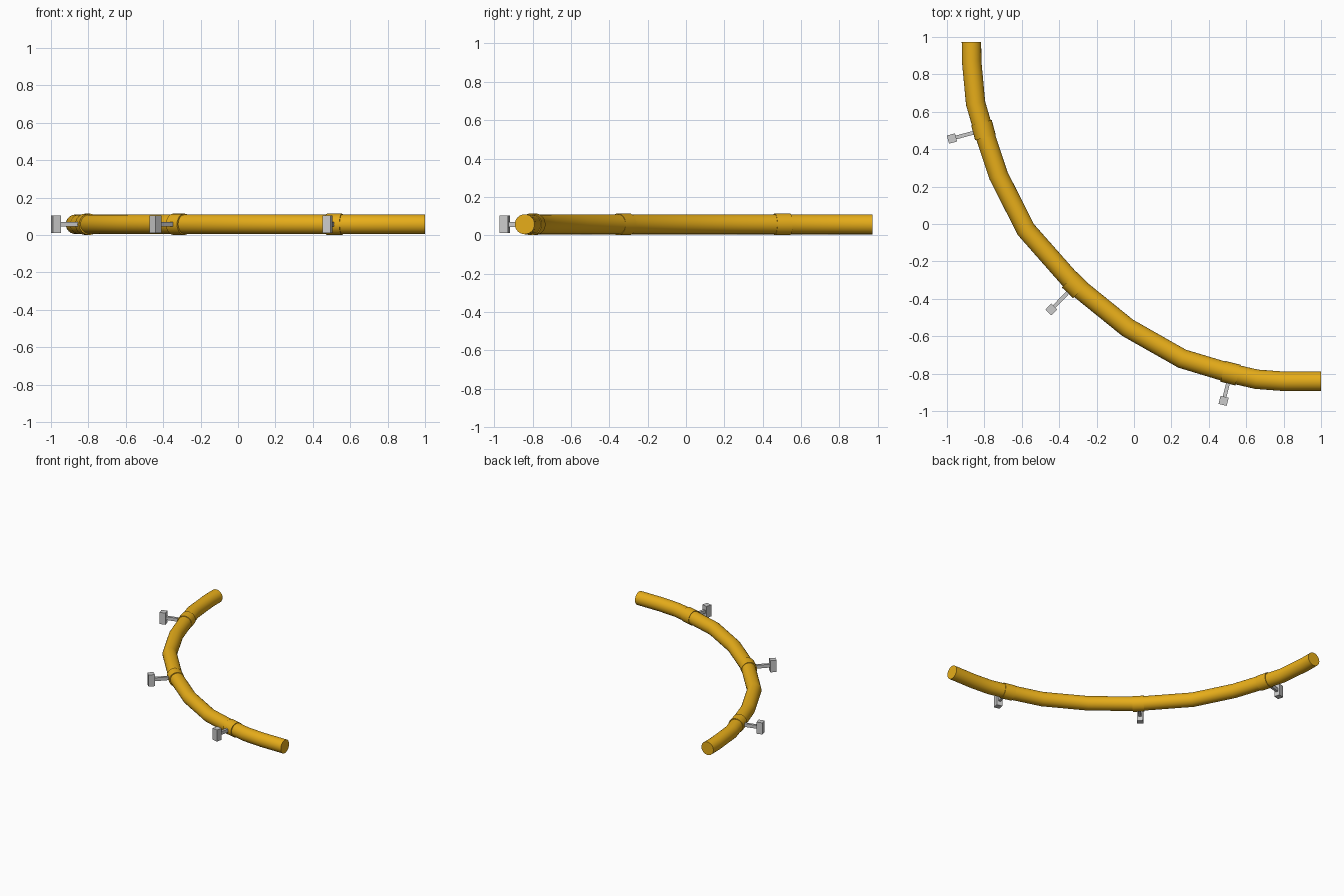
import bpy, bmesh, math
from mathutils import Vector, Matrix

if "Cube" in bpy.data.objects:
    bpy.data.objects.remove(bpy.data.objects["Cube"])

Z = 0.057            # height of the pipe axis
PIPE_R, CLAMP_R = 0.052, 0.057
SIDES = 24

yellow = bpy.data.materials.new("yellow_paint")
yellow.diffuse_color = (0.8, 0.42, 0.01, 1)
yellow.use_nodes = True
yellow.node_tree.nodes["Principled BSDF"].inputs["Base Color"].default_value = yellow.diffuse_color


def finish(name, bm, mat=None, smooth=False):
    bmesh.ops.recalc_face_normals(bm, faces=bm.faces)
    me = bpy.data.meshes.new(name)
    bm.to_mesh(me)
    bm.free()
    ob = bpy.data.objects.new(name, me)
    bpy.context.collection.objects.link(ob)
    if mat:
        me.materials.append(mat)
    if smooth:
        bpy.ops.object.select_all(action='DESELECT')
        ob.select_set(True)
        bpy.context.view_layer.objects.active = ob
        bpy.ops.object.shade_smooth_by_angle(angle=math.radians(35))
    return ob


def tube(name, path, radius):
    """Round capped tube swept along a flat path."""
    bm = bmesh.new()
    pts = [Vector((x, y, Z)) for x, y in path]
    rings = []
    for i, p in enumerate(pts):
        t = Vector((0, 0, 0))
        if i > 0:
            t += (p - pts[i - 1]).normalized()
        if i < len(pts) - 1:
            t += (pts[i + 1] - p).normalized()
        t.normalize()
        side = Vector((t.y, -t.x, 0))
        ring = []
        for k in range(SIDES):
            a = math.tau * k / SIDES
            ring.append(bm.verts.new(
                p + radius * (math.cos(a) * side + math.sin(a) * Vector((0, 0, 1)))))
        rings.append(ring)
    for r0, r1 in zip(rings, rings[1:]):
        for k in range(SIDES):
            n = (k + 1) % SIDES
            bm.faces.new((r0[k], r0[n], r1[n], r1[k]))
    bm.faces.new(rings[0])
    bm.faces.new(rings[-1])
    return finish(name, bm, yellow, True)


def box(name, centre, size, angle):
    bm = bmesh.new()
    bmesh.ops.create_cube(bm, size=1, matrix=Matrix.Translation(centre)
                          @ Matrix.Rotation(angle, 4, 'Z')
                          @ Matrix.Diagonal((*size, 1)))
    return finish(name, bm)


# Curved handrail pipe
path = [(1.0, -0.841), (0.80, -0.841), (0.655, -0.83), (0.516, -0.798),
        (0.257, -0.72), (-0.034, -0.555), (-0.316, -0.327), (-0.578, -0.03),
        (-0.725, 0.26), (-0.805, 0.502), (-0.847, 0.646), (-0.868, 0.87),
        (-0.869, 0.973)]
tube("rail_pipe", path, PIPE_R)

# Clamp collars, each with a rod and a wall block: centre, outward angle, reach
mounts = [((0.516, -0.798), 256, 0.152), ((-0.316, -0.327), 226, 0.181),
          ((-0.805, 0.502), 195, 0.174)]
for i, ((x, y), deg, reach) in enumerate(mounts, 1):
    a = math.radians(deg)
    out = Vector((math.cos(a), math.sin(a), 0))
    along = Vector((-out.y, out.x, 0)) * 0.041
    c = Vector((x, y, Z))
    tube(f"clamp_collar_{i}", [(c - along).xy, (c + along).xy], CLAMP_R)
    box(f"bracket_rod_{i}", c + out * reach / 2, (reach, 0.02, 0.026), a)
    box(f"wall_block_{i}", c + out * reach, (0.045, 0.045, 0.092), a)
